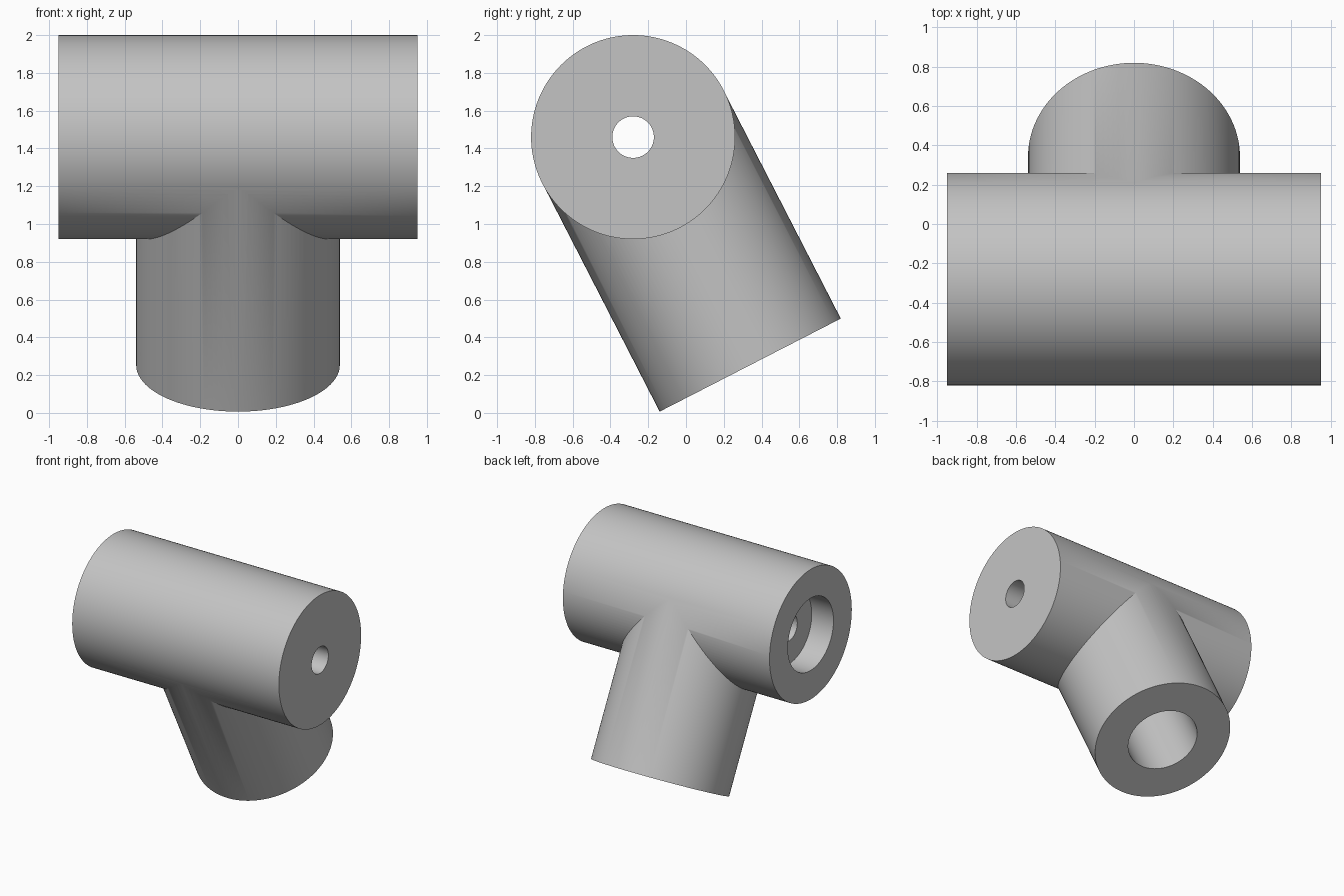
import bpy
from math import atan2, pi
from mathutils import Vector

cube = bpy.data.objects.get("Cube")
if cube:
    bpy.data.objects.remove(cube, do_unlink=True)

RADIUS = 0.54
HALF = 0.95
HUB = Vector((0, -0.28, 1.46))       # centre of the crossbar
FOOT = Vector((0, 0.34, 0.253))      # centre of the branch mouth
AXIS = (FOOT - HUB).normalized()
END = Vector((HALF, 0, 0))

grey = bpy.data.materials.new("plain_grey")
grey.use_nodes = True
grey.diffuse_color = (0.55, 0.55, 0.55, 1)
grey.node_tree.nodes["Principled BSDF"].inputs["Base Color"].default_value = grey.diffuse_color


def rod(name, start, end, radius, sides=128):
    """Closed cylinder between two points."""
    span = end - start
    bpy.ops.mesh.primitive_cylinder_add(
        vertices=sides, radius=radius, depth=span.length, location=(start + end) / 2)
    obj = bpy.context.object
    obj.name = name
    obj.rotation_euler = span.to_track_quat("Z", "Y").to_euler()
    obj.data.materials.append(grey)
    return obj


def combine(target, tool, operation):
    """Apply a boolean and discard the tool."""
    mod = target.modifiers.new(operation.lower(), "BOOLEAN")
    mod.operation = operation
    mod.solver = "EXACT"
    mod.object = tool
    bpy.context.view_layer.objects.active = target
    bpy.ops.object.modifier_apply(modifier=mod.name)
    bpy.data.objects.remove(tool, do_unlink=True)


# Crossbar with the slanted branch joined to it
fitting = rod("tee_fitting", HUB - END, HUB + END, RADIUS)
combine(fitting, rod("branch", HUB, FOOT, RADIUS - 0.001), "UNION")

# Through hole, counterbore on the right end, socket in the branch
over = Vector((0.1, 0, 0))
bores = [
    ("through_hole", HUB - END - over, HUB + END + over, 0.11),
    ("counterbore", HUB - END - over, HUB - END + over * 2, 0.3),
    ("branch_socket", FOOT - AXIS * 0.8, FOOT + AXIS * 0.1, 0.275),
]
for name, start, end, radius in bores:
    combine(fitting, rod(name, start, end, radius, 96), "DIFFERENCE")

# Smooth round walls, crisp rims
bpy.ops.object.select_all(action="DESELECT")
fitting.select_set(True)
bpy.context.view_layer.objects.active = fitting
bpy.ops.object.shade_smooth_by_angle(angle=pi / 6)
